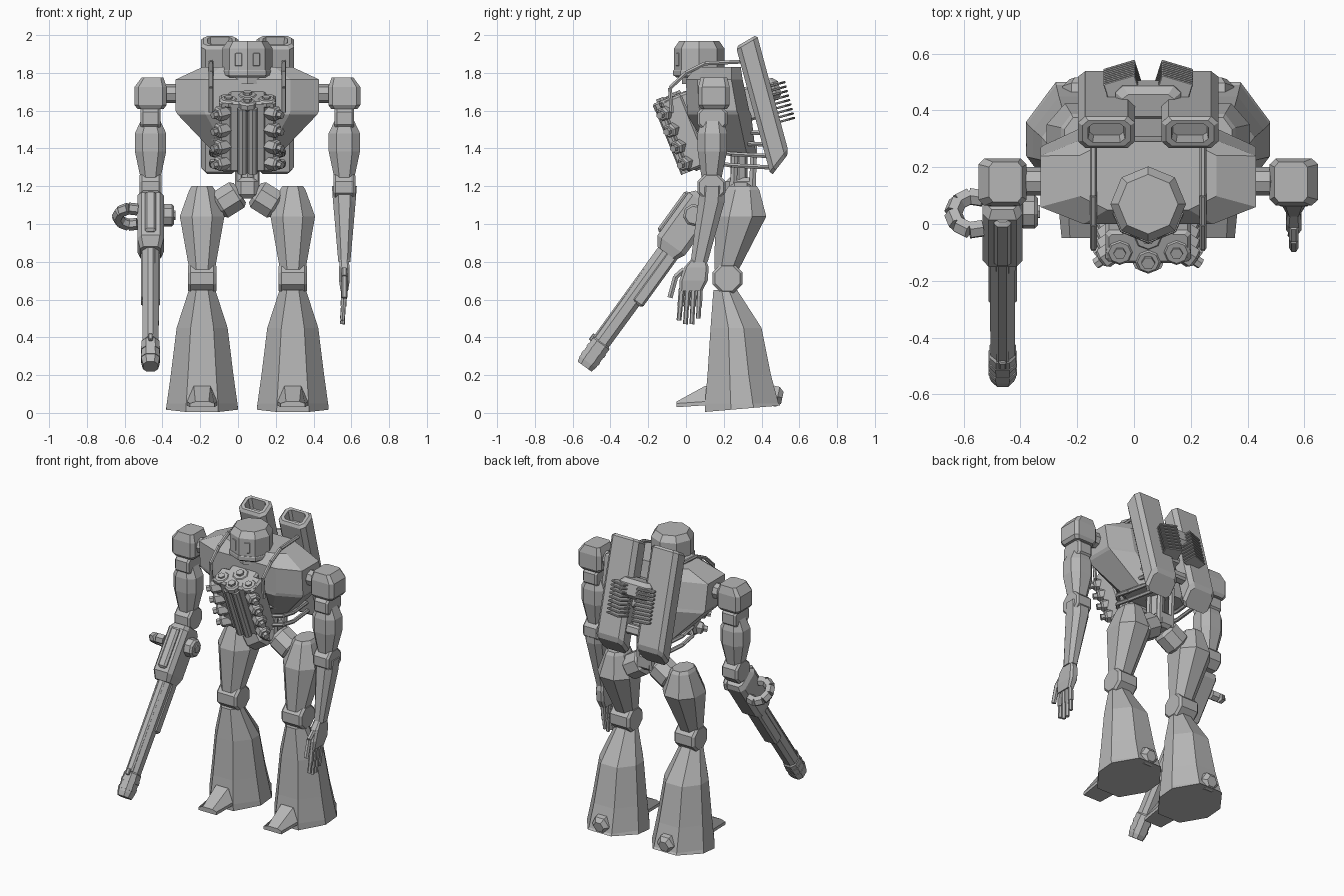
import bpy, bmesh, math
from mathutils import Matrix, Vector

CX = 0.05   # the body is symmetric about this x
GREY = bpy.data.materials.new("plain_grey")
GREY.diffuse_color = (0.47, 0.47, 0.47, 1)
I = Matrix()


def skin(name, rings, M=I):
    """Join equal-length rings of points into a capped solid."""
    bm = bmesh.new()
    rows = [[bm.verts.new(M @ Vector(p)) for p in r] for r in rings]
    n = len(rows[0])
    for a, b in zip(rows, rows[1:]):
        for i in range(n):
            bm.faces.new((a[i], a[(i + 1) % n], b[(i + 1) % n], b[i]))
    bm.faces.new(rows[0][::-1])
    bm.faces.new(rows[-1])
    bmesh.ops.recalc_face_normals(bm, faces=bm.faces)
    me = bpy.data.meshes.new(name)
    bm.to_mesh(me)
    bm.free()
    me.materials.append(GREY)
    ob = bpy.data.objects.new(name, me)
    bpy.context.collection.objects.link(ob)
    return ob


def loft(name, secs, M=I, kx=0.5, ky=0.5):
    """Chamfered-rectangle sections: z, cx, cy, half x, half y, optional slope along y."""
    rings = []
    for z, cx, cy, hx, hy, *sl in secs:
        s = sl[0] if sl else 0
        o = [(1, -ky), (1, ky), (kx, 1), (-kx, 1), (-1, ky), (-1, -ky), (-kx, -1), (kx, -1)]
        rings.append([(cx + a * hx, cy + b * hy, z + s * b * hy) for a, b in o])
    return skin(name, rings, M)


def box(name, c, h, M=I, b=0.012):
    """Box with chamfered edges, centre c and half sizes h."""
    kx, ky = 1 - b / h[0], 1 - b / h[1]
    x, y, z = c
    return loft(name, [(z - h[2], x, y, h[0] - b, h[1] - b), (z - h[2] + b, x, y, h[0], h[1]),
                       (z + h[2] - b, x, y, h[0], h[1]), (z + h[2], x, y, h[0] - b, h[1] - b)], M, kx, ky)


def prism(name, prof, n, M=I, turn=0.0):
    t = [turn + 2 * math.pi * i / n for i in range(n)]
    return skin(name, [[(r * math.cos(a), r * math.sin(a), z) for a in t] for r, z in prof], M)


def rod(name, p, q, r, n=6, M=I, bevel=0.0, turn=0.0):
    p, q = Vector(p), Vector(q)
    d = q - p
    L = d.length
    prof = [(r, 0), (r, L)] if not bevel else [(r - bevel, 0), (r, bevel), (r, L - bevel), (r - bevel, L)]
    T = Matrix.Translation(p) @ d.to_track_quat('Z', 'Y').to_matrix().to_4x4()
    return prism(name, prof, n, M @ T, turn)


def pipe(name, pts, r, n=6, M=I):
    for i, (p, q) in enumerate(zip(pts, pts[1:])):
        rod(f"{name}_{i}", p, q, r, n, M)


def frame(loc, deg):
    return Matrix.Translation(loc) @ Matrix.Rotation(math.radians(deg), 4, 'X')


PACK = frame((CX, 0.41, 1.637), 15.1)
ENG = frame((CX, -0.025, 1.475), 22)
GUN = frame((CX - 0.513, -0.537, 0.245), -35.9)
E8 = math.pi / 8

for s, side in ((-1, "right"), (1, "left")):
    X = lambda o: CX + s * o
    lx, ax = X(0.24), X(0.513)
    # leg
    loft(side + "_shin", [(0.022, lx, 0.30, 0.19, 0.20, 0.085), (0.05, lx, 0.295, 0.187, 0.195),
                          (0.2, lx, 0.282, 0.166, 0.168), (0.45, lx, 0.265, 0.135, 0.135),
                          (0.65, lx, 0.208, 0.07, 0.063)], kx=.45, ky=.3)
    skin(side + "_toe", [[(lx - w, y, z0), (lx + w, y, z0), (lx + w, y, z0 + .02), (lx + w * .55, y, z1),
                          (lx - w * .55, y, z1), (lx - w, y, z0 + .02)]
                         for y, w, z0, z1 in ((-0.05, 0.065, 0.03, 0.06), (0.10, 0.08, 0.04, 0.142),
                                              (0.2, 0.08, 0.05, 0.145))])
    rod(side + "_heel_spur", (lx, 0.39, 0.105), (lx, 0.51, 0.08), 0.062, 6, bevel=0.025)
    rod(side + "_knee", (lx - 0.075, 0.22, 0.712), (lx + 0.075, 0.22, 0.712), 0.085, 8, bevel=0.014, turn=E8)
    loft(side + "_thigh", [(0.76, lx, 0.215, 0.068, 0.065), (1.04, lx, 0.29, 0.118, 0.135),
                           (1.18, lx, 0.30, 0.068, 0.088), (1.2, lx, 0.30, 0.055, 0.075)], kx=.45, ky=.45)
    # hip
    rod(side + "_hip_joint", (X(0.04), 0.29, 1.165), (X(0.16), 0.29, 1.09), 0.085, 8, bevel=0.02, turn=E8)
    rod(side + "_hip_pin", (X(0.12), 0.29, 1.11), (X(0.22), 0.29, 1.06), 0.055, 8)
    for j, y in enumerate((0.25, 0.35)):
        rod(f"{side}_waist_rod_{j}", (X(0.045), y, 1.15), (X(0.045), y + 0.01, 1.42), 0.02)
    # shoulder and upper arm
    rod(side + "_shoulder_pin", (X(0.36), 0.15, 1.69), (X(0.44), 0.15, 1.69), 0.05, 8, bevel=0.01)
    loft(side + "_shoulder_block", [(1.61, ax, 0.148, 0.07, 0.07), (1.63, ax, 0.148, 0.085, 0.083),
                                    (1.725, ax, 0.148, 0.085, 0.083), (1.775, X(0.503), 0.148, 0.058, 0.07)],
         kx=.75, ky=.75)
    rod(side + "_arm_swivel", (ax - 0.052, 0.14, 1.56), (ax + 0.052, 0.14, 1.56), 0.085, 8, bevel=0.012, turn=E8)
    loft(side + "_upper_arm", [(1.23, ax, 0.135, 0.05, 0.05), (1.385, ax, 0.14, 0.083, 0.078),
                               (1.48, ax, 0.14, 0.083, 0.078), (1.55, ax, 0.14, 0.05, 0.06)])
    rod(side + "_elbow", (ax - 0.058, 0.135, 1.195), (ax + 0.058, 0.135, 1.195), 0.08, 8, bevel=0.012, turn=E8)
    # over-shoulder hose
    pipe(side + "_hose", [(X(0.193), -0.075, 1.59), (X(0.193), -0.085, 1.72), (X(0.193), 0.0, 1.8),
                          (X(0.193), 0.1, 1.85), (X(0.193), 0.3, 1.86)], 0.012)
    # backpack booster with an open top
    b = s * 0.147
    loft(side + "_booster", [(-0.335, b, 0, 0.085, 0.05, .76), (-0.31, b, 0, 0.1, 0.062, .76),
                             (0.33, b, 0, 0.1, 0.062, .27), (0.345, b, 0, 0.085, 0.05, .27),
                             (0.345, b, 0, 0.065, 0.036, .27), (0.27, b, 0, 0.06, 0.03, .27)], PACK, .75, .6)
    for i in range(9):
        T = PACK @ Matrix.Translation((s * 0.09, 0.083, -0.115 + i * 0.0245)) @ Matrix.Rotation(-s * 0.3, 4, 'Z')
        box(f"{side}_cooling_fin_{i}", (0, 0, 0), (0.058, 0.045, 0.006), T, 0.003)
    # engine cylinder bank, exhausts
    box(side + "_cylinder_bank", (s * 0.1, 0.02, 0), (0.05, 0.06, 0.2), ENG)
    for i in range(4):
        z = -0.15 + i * 0.095
        rod(f"{side}_cylinder_head_{i}", (s * 0.09, 0.0, z), (s * 0.165, -0.055, z), 0.04, 6, ENG, 0.01)
        rod(f"{side}_spark_cap_{i}", (s * 0.15, -0.045, z), (s * 0.185, -0.07, z), 0.02, 6, ENG)
        zz = 1.31 + i * 0.06
        pipe(f"{side}_exhaust_{i}", [(X(0.12), 0.06, zz + 0.03), (X(0.19), 0.13, zz + 0.02),
                                     (X(0.19), 0.24, zz), (X(0.16), 0.44, zz - 0.01)], 0.013)
    rod(side + "_front_tube", (s * 0.027, -0.055, -0.2), (s * 0.027, -0.055, 0.17), 0.026, 8, ENG)
    rod(side + "_pulley", (s * 0.1, 0.0, 0.165), (s * 0.1, 0.0, 0.205), 0.05, 8, ENG, 0.01)
    rod(side + "_pulley_hub", (s * 0.1, 0.0, 0.2), (s * 0.1, 0.0, 0.215), 0.022, 6, ENG)
    # eye plate
    T = Matrix.Translation((CX, 0.07, 1.87)) @ Matrix.Rotation(s * E8, 4, 'Z')
    box(side + "_eye", (0, -0.121, 0), (0.021, 0.0045, 0.036), T, 0.004)

# pelvis and waist
box("pelvis_block", (CX, 0.29, 1.19), (0.055, 0.08, 0.055), b=0.02)
rod("waist_column", (CX, 0.28, 1.2), (CX, 0.28, 1.42), 0.045, 8)
# chest
loft("chest", [(1.37, CX, 0.25, 0.17, 0.12), (1.58, CX, 0.175, 0.37, 0.17), (1.6, CX, 0.17, 0.38, 0.165),
               (1.765, CX, 0.15, 0.38, 0.15), (1.83, CX, 0.17, 0.24, 0.12)], kx=.6, ky=.6)
# head
H = Matrix.Translation((CX, 0.07, 0))
prism("neck", [(0.09, 1.74), (0.09, 1.8)], 8, H)
prism("head", [(0.12, 1.775), (0.133, 1.785), (0.133, 1.93), (0.105, 1.97)], 8, H)
prism("jaw_band", [(0.136, 1.785), (0.139, 1.79), (0.139, 1.81), (0.136, 1.815)], 8, H)
# engine block and central pulleys
box("engine_block", (0, 0.04, 0), (0.1, 0.085, 0.2), ENG)
box("engine_sump", (0, 0.04, -0.19), (0.05, 0.05, 0.02), ENG)
for nm, y, r in (("crank", -0.035, 0.048), ("fan", 0.06, 0.055)):
    rod(nm + "_pulley", (0, y, 0.16), (0, y, 0.205), r, 8, ENG, 0.01)
    rod(nm + "_hub", (0, y, 0.2), (0, y, 0.22), 0.024, 6, ENG)
# backpack centre
box("pack_bridge", (0, 0.04, 0.06), (0.115, 0.065, 0.06), PACK, 0.025)
box("pack_mount", (0, -0.06, 0.02), (0.14, 0.07, 0.09), PACK)
box("pack_lower_link", (0, 0, -0.2), (0.07, 0.03, 0.03), PACK)

# left forearm and hand
hx = CX + 0.513
loft("left_forearm", [(0.80, hx, 0.07, 0.032, 0.045), (1.12, hx, 0.135, 0.06, 0.07), (1.2, hx, 0.14, 0.066, 0.065)])
loft("left_palm", [(0.645, hx, 0.025, 0.02, 0.06), (0.70, hx, 0.04, 0.028, 0.075), (0.77, hx, 0.055, 0.028, 0.065),
                   (0.82, hx, 0.068, 0.022, 0.035)], kx=.6, ky=.8)
for i in range(4):
    y0, y1 = -0.022 + i * 0.032, -0.037 + i * 0.034
    tip = (0.49, 0.47, 0.47, 0.5)[i]
    rod(f"left_finger_base_{i}", (hx, y0, 0.66), (hx - 0.005, (y0 + y1) / 2, 0.565), 0.016, 6)
    rod(f"left_finger_tip_{i}", (hx - 0.005, (y0 + y1) / 2, 0.575), (hx - 0.01, y1, tip), 0.013, 6)
pipe("left_thumb", [(hx, -0.01, 0.76), (hx, -0.055, 0.72), (hx, -0.085, 0.61)], 0.016)

# gun arm, local z runs from muzzle to elbow
loft("gun_muzzle", [(0, 0, 0, .04, .045), (.03, 0, 0, .047, .053), (.15, 0, 0, .047, .053), (.16, 0, 0, .04, .045)], GUN)
for i in range(2):
    z = 0.045 + i * 0.05
    loft(f"gun_muzzle_ring_{i}", [(z, 0, 0, .05, .056), (z + .02, 0, 0, .05, .056)], GUN)
box("gun_sight", (0, -0.055, 0.15), (0.012, 0.012, 0.02), GUN, 0.004)
loft("gun_barrel", [(.14, 0, 0, .043, .044), (.8, 0, 0, .045, .048)], GUN)
box("gun_upper_barrel", (0, -0.025, 0.48), (0.022, 0.03, 0.33), GUN, 0.008)
box("gun_lower_barrel", (0, 0.03, 0.62), (0.05, 0.035, 0.19), GUN)
loft("gun_receiver", [(.74, 0, 0, .055, .06), (.79, 0, -.005, .07, .09), (1.07, 0, -.005, .07, .09),
                      (1.1, 0, 0, .055, .07)], GUN, .7, .7)
box("gun_top_plate", (0, -0.095, 0.94), (0.03, 0.02, 0.13), GUN)
rod("gun_drum", (0.06, 0, 0.99), (0.125, 0, 0.99), 0.06, 8, GUN, 0.012)
rod("gun_drum_hub", (0.12, 0, 0.99), (0.132, 0, 0.99), 0.025, 6, GUN)
arc = [math.radians(60 + 40 * i) for i in range(7)]
pipe("gun_feed_loop", [(-0.105 + .07 * math.cos(a), .075 * math.sin(a), 0.98) for a in arc], 0.032, 6, GUN)
